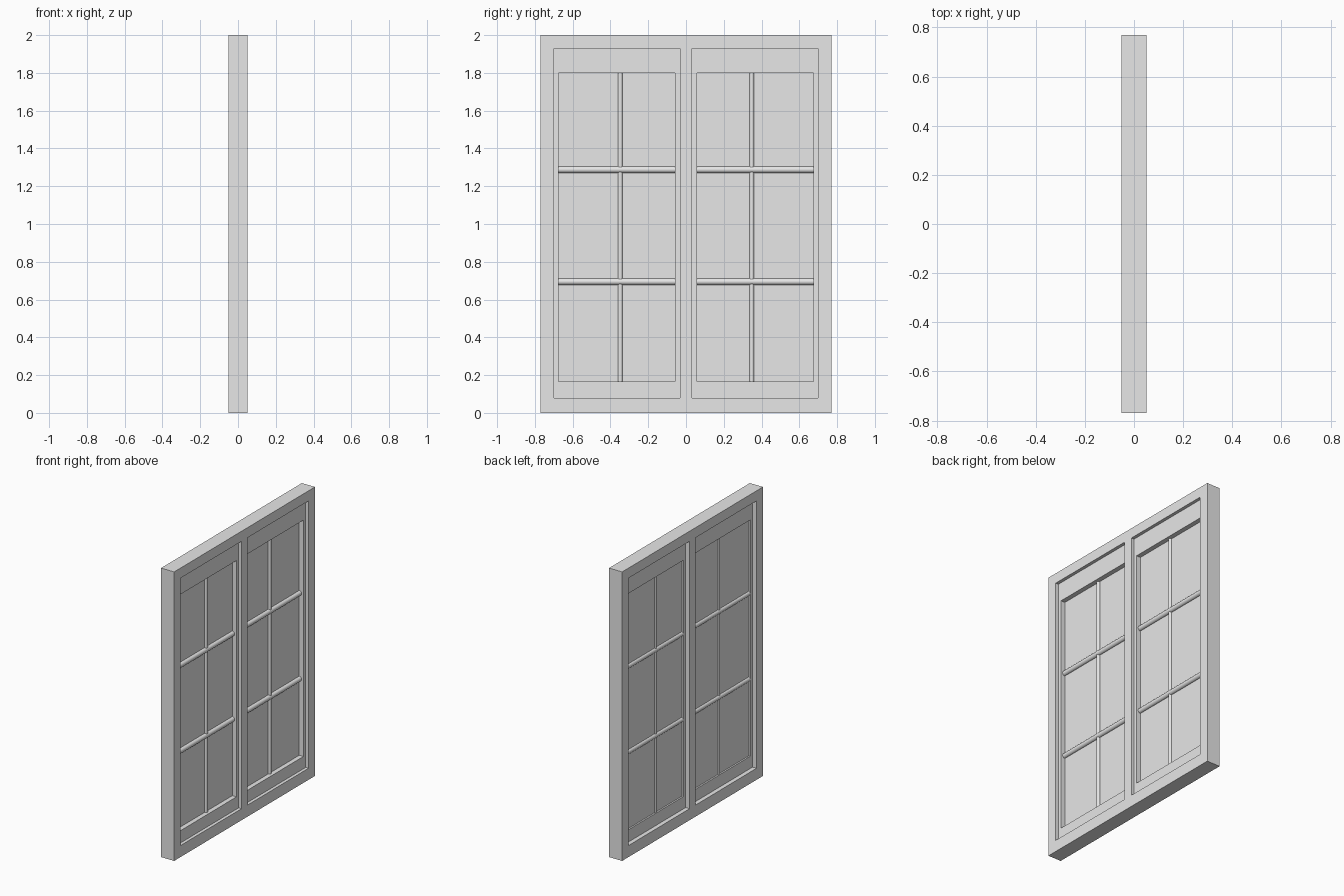
import bpy
import math

cube = bpy.data.objects.get("Cube")
if cube:
    bpy.data.objects.remove(cube, do_unlink=True)

paint = bpy.data.materials.new("light_grey")
paint.use_nodes = True
grey = (0.8, 0.8, 0.8, 1)
paint.diffuse_color = grey
paint.node_tree.nodes["Principled BSDF"].inputs["Base Color"].default_value = grey


def lattice(name, x0, x1, ys, zs, openings):
    """Solid panel on a y/z grid, leaving out the open cells."""
    ny, nz = len(ys) - 1, len(zs) - 1
    solid = {(i, j) for i in range(ny) for j in range(nz)} - set(openings)
    verts = [(x, y, z) for x in (x0, x1) for y in ys for z in zs]

    def v(s, i, j):
        return (s * len(ys) + i) * len(zs) + j

    faces = []
    for i, j in solid:
        ring = [(i, j), (i + 1, j), (i + 1, j + 1), (i, j + 1)]
        faces.append([v(1, *p) for p in ring])
        faces.append([v(0, *p) for p in reversed(ring)])
        neighbours = [(i, j - 1), (i + 1, j), (i, j + 1), (i - 1, j)]
        for k, n in enumerate(neighbours):
            if n not in solid:
                a, b = ring[k], ring[(k + 1) % 4]
                faces.append([v(0, *a), v(0, *b), v(1, *b), v(1, *a)])
    mesh = bpy.data.meshes.new(name)
    mesh.from_pydata(verts, [], faces)
    mesh.materials.append(paint)
    obj = bpy.data.objects.new(name, mesh)
    bpy.context.collection.objects.link(obj)
    return obj


def bar(name, radius, length, location, rotation):
    bpy.ops.mesh.primitive_cylinder_add(vertices=24, radius=radius, depth=length,
                                        location=location, rotation=rotation)
    obj = bpy.context.object
    obj.name = name
    obj.data.materials.append(paint)
    bpy.ops.object.shade_smooth_by_angle(angle=math.radians(40))


# Outer frame with two openings
lattice("outer_frame", -0.05, 0.05, [-0.77, -0.70, -0.033, 0.033, 0.70, 0.77],
        [0, 0.08, 1.93, 2], [(1, 1), (3, 1)])

bar_x = -0.003
bottom, top = 0.165, 1.80
for side, label in ((-1, "right"), (1, "left")):
    outer = sorted([side * 0.033, side * 0.70])
    inner = sorted([side * 0.057, side * 0.675])
    mid_y = sum(inner) / 2

    # Recessed sash, set nearer the room side
    lattice(label + "_sash", -0.02, 0.028, [outer[0], *inner, outer[1]],
            [0.08, bottom, top, 1.93], [(1, 1)])
    # Pane
    lattice(label + "_pane", -0.009, -0.004, inner, [bottom, top], [])
    # Round glazing bars
    bar(label + "_upright_bar", 0.0125, top - bottom,
        (bar_x, side * 0.348, (top + bottom) / 2), (0, 0, 0))
    for z, level in ((0.695, "lower"), (1.288, "upper")):
        bar(label + "_" + level + "_cross_bar", 0.0175, inner[1] - inner[0],
            (bar_x, mid_y, z), (math.pi / 2, 0, 0))
